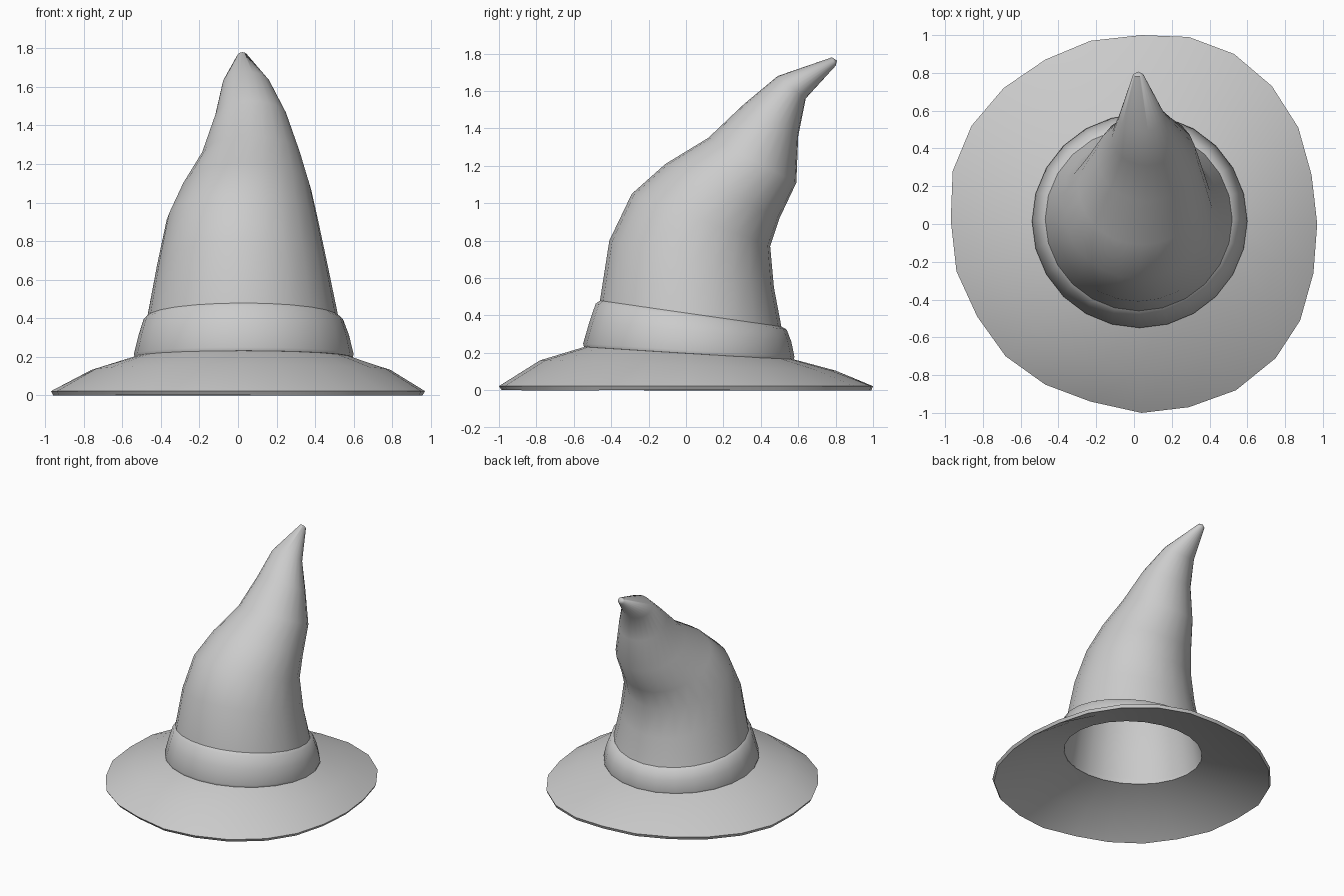
import bpy, bmesh
from math import sin, cos, pi
from mathutils import Vector

if "Cube" in bpy.data.objects:
    bpy.data.objects.remove(bpy.data.objects["Cube"])

N = 24


def ring(front, back, left, right):
    """Tilted elliptical loop through front/back (y, z) and left/right x."""
    f, b = Vector(front), Vector(back)
    mid, half = (f + b) / 2, (b - f) / 2
    pts = []
    for i in range(N):
        a = 2 * pi * i / N
        yz = mid - half * cos(a)
        pts.append(((left + right) / 2 + (right - left) / 2 * sin(a), yz.x, yz.y))
    return pts


def loft(name, rings, closed=False, tip=None):
    bm = bmesh.new()
    loops = [[bm.verts.new(p) for p in r] for r in rings]
    pairs = list(zip(loops, loops[1:]))
    if closed:
        pairs.append((loops[-1], loops[0]))
    for a, b in pairs:
        for i in range(N):
            j = (i + 1) % N
            bm.faces.new((a[i], a[j], b[j], b[i]))
    if tip:
        t = bm.verts.new(tip)
        for i in range(N):
            bm.faces.new((loops[-1][i], loops[-1][(i + 1) % N], t))
    me = bpy.data.meshes.new(name)
    bm.to_mesh(me)
    bm.free()
    ob = bpy.data.objects.new(name, me)
    bpy.context.collection.objects.link(ob)
    return ob


def smooth(ob, angle):
    bpy.ops.object.select_all(action='DESELECT')
    ob.select_set(True)
    bpy.context.view_layer.objects.active = ob
    for m in list(ob.modifiers):
        bpy.ops.object.modifier_apply(modifier=m.name)
    bpy.ops.object.shade_smooth_by_angle(angle=angle)


# Uneven brim outline, counter-clockwise from the front
outline = [(.04, -1), (.29, -.97), (.54, -.88), (.75, -.71), (.88, -.51), (.95, -.26),
           (.97, 0), (.94, .26), (.87, .51), (.73, .73), (.53, .9), (.29, .99),
           (.04, 1), (-.23, .97), (-.47, .87), (-.69, .72), (-.86, .52), (-.96, .28),
           (-.97, .02), (-.94, -.25), (-.83, -.49), (-.68, -.7), (-.47, -.85), (-.23, -.94)]
rim = [(x, y, .022) for x, y in outline]

# Brim and bent crown as one hollow shell
shell = [
    rim,
    ring((-.78, .16), (.80, .105), -.76, .79),
    ring((-.50, .245), (.54, .175), -.50, .55),
    ring((-.46, .48), (.51, .34), -.47, .52),
    ring((-.41, .80), (.47, .55), -.42, .465),
    ring((-.29, 1.05), (.45, .77), -.37, .415),
    ring((-.11, 1.21), (.50, .92), -.295, .38),
    ring((.12, 1.35), (.59, 1.11), -.195, .33),
    ring((.31, 1.53), (.60, 1.36), -.12, .255),
    ring((.49, 1.68), (.64, 1.56), -.08, .165),
    ring((.78, 1.78), (.80, 1.735), -.005, .05),
]
hat = loft("hat_brim_and_crown", shell, tip=(.022, .807, 1.763))
sol = hat.modifiers.new("thickness", 'SOLIDIFY')
sol.thickness = .025
sol.offset = -1
smooth(hat, .85)

# Band around the base of the crown
band = loft("hat_band", [
    ring((-.48, .225), (.52, .16), -.48, .54),
    ring((-.545, .232), (.575, .162), -.535, .595),
    ring((-.55, .25), (.58, .178), -.54, .60),
    ring((-.515, .37), (.563, .26), -.515, .575),
    ring((-.483, .463), (.538, .325), -.49, .545),
    ring((-.455, .483), (.505, .343), -.465, .515),
], closed=True)
smooth(band, .85)
